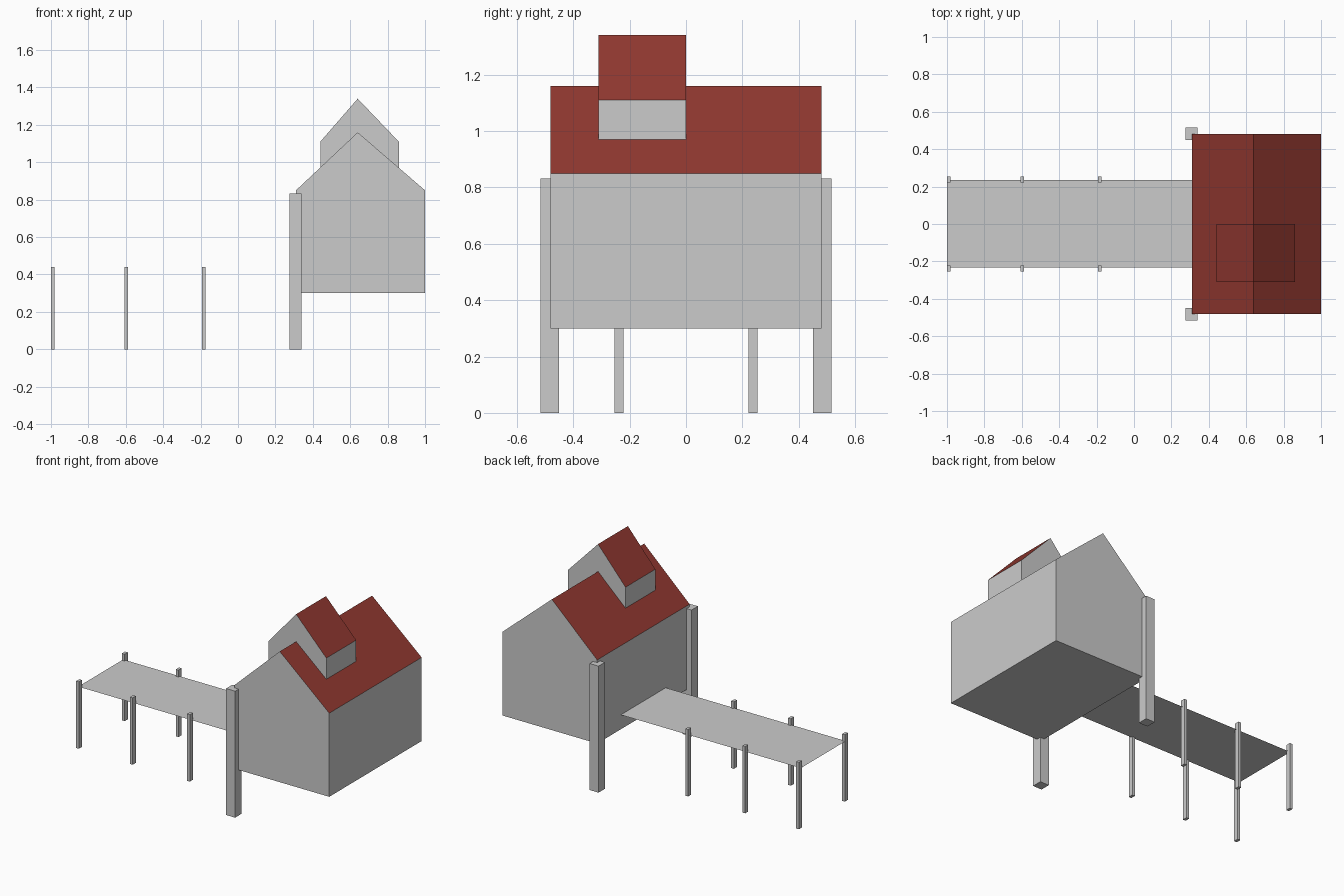
import bpy, bmesh

if "Cube" in bpy.data.objects:
    bpy.data.objects.remove(bpy.data.objects["Cube"])

red = bpy.data.materials.new("roof_red")
red.diffuse_color = (0.285, 0.04, 0.03, 1)
red.use_nodes = True
red.node_tree.nodes["Principled BSDF"].inputs["Base Color"].default_value = red.diffuse_color


def make_object(name, bm, materials=()):
    mesh = bpy.data.meshes.new(name)
    bm.to_mesh(mesh)
    bm.free()
    for m in materials:
        mesh.materials.append(m)
    obj = bpy.data.objects.new(name, mesh)
    bpy.context.collection.objects.link(obj)
    return obj


def gabled(name, profile, y0, y1, roof_edges, open_edges=()):
    """Extrude an x-z profile along y; chosen edges become red roof or stay open."""
    bm = bmesh.new()
    front = [bm.verts.new((x, y0, z)) for x, z in profile]
    back = [bm.verts.new((x, y1, z)) for x, z in profile]
    bm.faces.new(front)
    bm.faces.new(back[::-1])
    n = len(profile)
    for i in range(n):
        if i in open_edges:
            continue
        j = (i + 1) % n
        face = bm.faces.new((front[j], front[i], back[i], back[j]))
        face.material_index = 1 if i in roof_edges else 0
    return make_object(name, bm, (None, red))


def box(name, x0, x1, y0, y1, z0, z1):
    bm = bmesh.new()
    bmesh.ops.create_cube(bm, size=1)
    for v in bm.verts:
        v.co = (x1 if v.co.x > 0 else x0,
                y1 if v.co.y > 0 else y0,
                z1 if v.co.z > 0 else z0)
    return make_object(name, bm)


# House body with pitched roof
gabled("house", [(0.31, 0.30), (1.0, 0.30), (1.0, 0.85), (0.64, 1.16), (0.31, 0.85)],
       -0.48, 0.48, roof_edges=(2, 3))

# Raised dormer straddling the ridge, its underside following the roof
gabled("dormer", [(0.44, 0.972), (0.64, 1.16), (0.86, 0.97),
                  (0.86, 1.11), (0.64, 1.34), (0.44, 1.11)],
       -0.31, 0.0, roof_edges=(3, 4), open_edges=(0, 1))

# Flat, paper-thin jetty deck
bm = bmesh.new()
bm.faces.new([bm.verts.new(c) for c in ((-1, -0.232, 0.395), (0.31, -0.232, 0.395),
                                        (0.31, 0.235, 0.395), (-1, 0.235, 0.395))])
make_object("deck", bm)

# Posts on both sides
for side, s in (("front", -1), ("back", 1)):
    y0, y1 = sorted((s * 0.45, s * 0.516))
    box(f"{side}_house_post", 0.275, 0.34, y0, y1, 0, 0.832)
    y0, y1 = sorted((s * 0.222, s * 0.254))
    for i, x in enumerate((-1.0, -0.608, -0.193)):
        box(f"{side}_deck_post_{i + 1}", x, x + 0.02, y0, y1, 0, 0.44)
